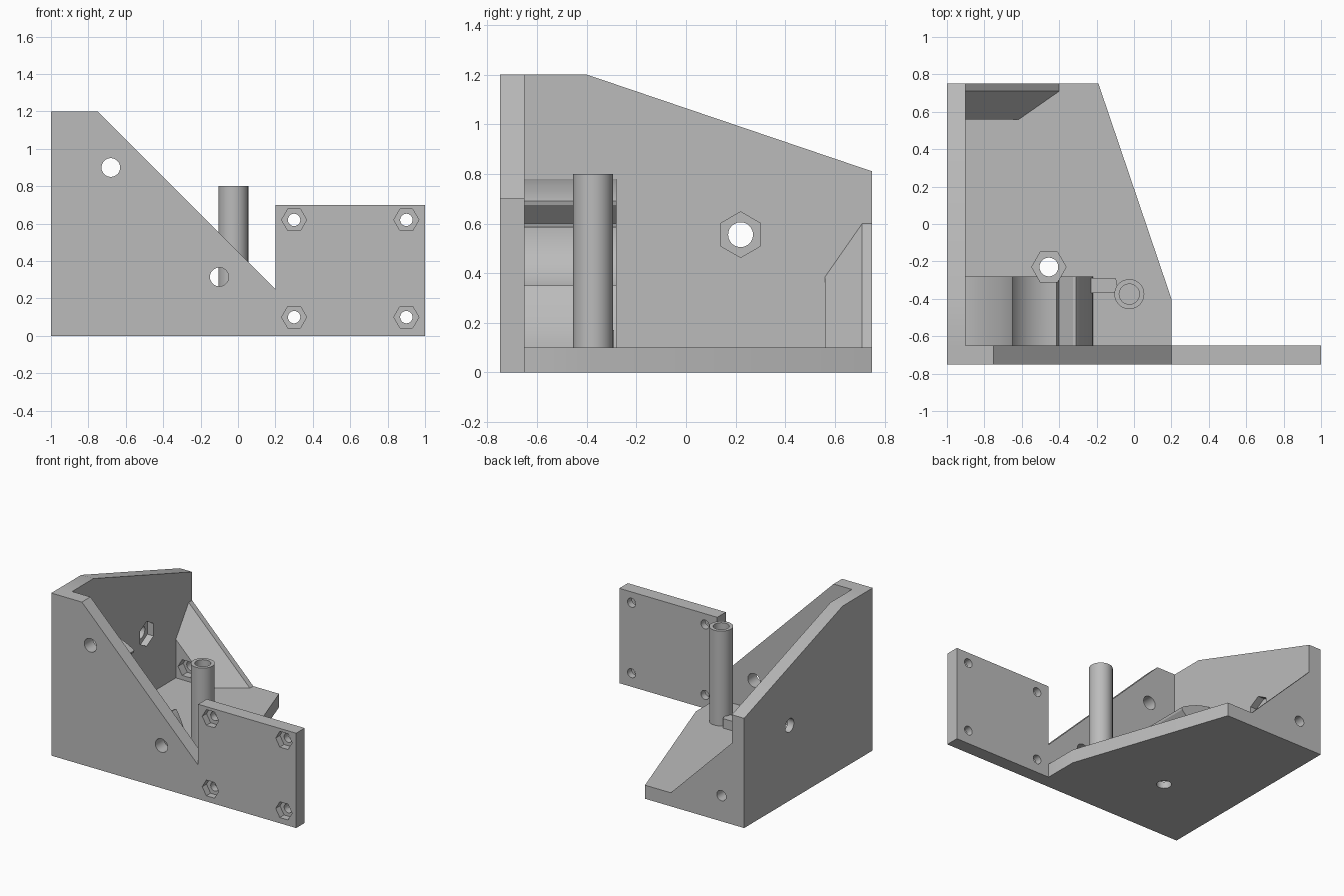
import bpy, bmesh
from math import sin, cos, pi, radians

cube = bpy.data.objects.get("Cube")
if cube:
    bpy.data.objects.remove(cube)

grey = bpy.data.materials.new("plain_grey")
grey.use_nodes = True
grey.diffuse_color = (0.5, 0.5, 0.5, 1)
grey.node_tree.nodes["Principled BSDF"].inputs["Base Color"].default_value = (0.5, 0.5, 0.5, 1)


def place(axis, a, b, t):
    return {"x": (t, a, b), "y": (a, t, b), "z": (a, b, t)}[axis]


def finish(name, bm):
    bmesh.ops.recalc_face_normals(bm, faces=bm.faces)
    mesh = bpy.data.meshes.new(name)
    bm.to_mesh(mesh)
    bm.free()
    mesh.materials.append(grey)
    obj = bpy.data.objects.new(name, mesh)
    bpy.context.collection.objects.link(obj)
    return obj


def prism(name, axis, profile, start, end):
    """Extrude a flat outline along an axis."""
    bm = bmesh.new()
    rings = [[bm.verts.new(place(axis, a, b, t)) for a, b in profile] for t in (start, end)]
    bm.faces.new(rings[0])
    bm.faces.new(rings[1])
    n = len(profile)
    for i in range(n):
        j = (i + 1) % n
        bm.faces.new((rings[0][i], rings[0][j], rings[1][j], rings[1][i]))
    return finish(name, bm)


def hull(name, points):
    bm = bmesh.new()
    for p in points:
        bm.verts.new(p)
    bmesh.ops.convex_hull(bm, input=bm.verts[:])
    bmesh.ops.dissolve_limit(bm, angle_limit=radians(1), verts=bm.verts[:], edges=bm.edges[:])
    return finish(name, bm)


def ring(a, b, r, n=48, turn=0.0):
    return [(a + r * cos(turn + 2 * pi * i / n), b + r * sin(turn + 2 * pi * i / n)) for i in range(n)]


def cut(target, axis, profile, start, end):
    """Subtract a prism from a part."""
    cutter = prism("cutter", axis, profile, start, end)
    cutter.hide_render = True
    mod = target.modifiers.new("cut", "BOOLEAN")
    mod.operation = "DIFFERENCE"
    mod.solver = "EXACT"
    mod.object = cutter
    bpy.context.view_layer.objects.active = target
    bpy.ops.object.modifier_apply(modifier=mod.name)
    bpy.data.objects.remove(cutter)


# Front plate with slanted shoulder and square mounting flange
front_plate = prism("front_plate", "y", [
    (-1, 0), (1, 0), (1, 0.7), (0.2, 0.7), (0.2, 0.25), (-0.75, 1.2), (-1, 1.2)], -0.75, -0.65)
for x in (0.3, 0.9):
    for z in (0.1, 0.62):
        cut(front_plate, "y", ring(x, z, 0.033), -0.8, -0.6)
        cut(front_plate, "y", ring(x, z, 0.067, 6), -0.8, -0.7)
for x, z in ((-0.68, 0.9), (-0.1, 0.315)):
    cut(front_plate, "y", ring(x, z, 0.05), -0.8, -0.6)

# Side wall with a nut pocket on the inside
side_wall = prism("side_wall", "x", [
    (-0.65, 0), (0.75, 0), (0.75, 0.81), (-0.4, 1.2), (-0.65, 1.2)], -1, -0.9)
cut(side_wall, "x", ring(0.22, 0.555, 0.05), -1.1, -0.8)
cut(side_wall, "x", ring(0.22, 0.555, 0.092, 6, pi / 2), -0.95, -0.8)

# Base plate with a nut pocket on top
base_plate = prism("base_plate", "z", [
    (-0.9, -0.65), (0.2, -0.65), (0.2, -0.4), (-0.19, 0.75), (-0.9, 0.75)], 0, 0.1)
cut(base_plate, "z", ring(-0.455, -0.23, 0.05), -0.1, 0.2)
cut(base_plate, "z", ring(-0.455, -0.23, 0.092, 6), 0.05, 0.2)

# Rear corner gusset: thin triangle thickened by a sloped block
corner = []
for y, size in ((0.75, 0.5), (0.71, 0.5), (0.56, 0.285)):
    corner += [(-0.9, y, 0.1), (-0.9 + size, y, 0.1), (-0.9, y, 0.1 + size)]
rear_gusset = hull("rear_gusset", corner)
cut(rear_gusset, "y", ring(-0.815, 0.19, 0.038), 0.5, 0.8)
cut(rear_gusset, "y", ring(-0.815, 0.19, 0.067, 6), 0.5, 0.62)

# Cradle block: round seat between two hooked lobes, mirrored on the diagonal
lobe = [(-0.9, 0.78), (-0.87, 0.778), (-0.83, 0.77), (-0.78, 0.755), (-0.72, 0.73),
        (-0.67, 0.705), (-0.65, 0.69), (-0.655, 0.675), (-0.73, 0.6), (-0.68, 0.585)]
seat = [(-0.42 - 0.26 * cos(t * pi / 32), 0.58 - 0.26 * sin(t * pi / 32)) for t in range(17)]
mirrored = [(z - 1, x + 1) for x, z in reversed(lobe)]
cradle = prism("cradle_block", "y", [(-0.9, 0.1)] + lobe + seat + mirrored, -0.65, -0.28)
cut(cradle, "z", ring(-0.455, -0.23, 0.092, 6), 0.05, 0.9)

# Hollow post and the short strap tying it to the cradle
post = prism("hollow_post", "z", ring(-0.025, -0.375, 0.08), 0.1, 0.8)
cut(post, "z", ring(-0.025, -0.375, 0.054), 0.11, 0.9)
strap = prism("post_strap", "z", [
    (-0.23, -0.37), (-0.09, -0.37), (-0.09, -0.31), (-0.1, -0.29), (-0.23, -0.29)], 0.1, 0.17)

# Smooth the round walls, keep the edges crisp
bpy.ops.object.select_all(action="DESELECT")
for part in (front_plate, side_wall, base_plate, rear_gusset, cradle, post, strap):
    part.select_set(True)
bpy.context.view_layer.objects.active = front_plate
bpy.ops.object.shade_smooth_by_angle(angle=radians(25))
